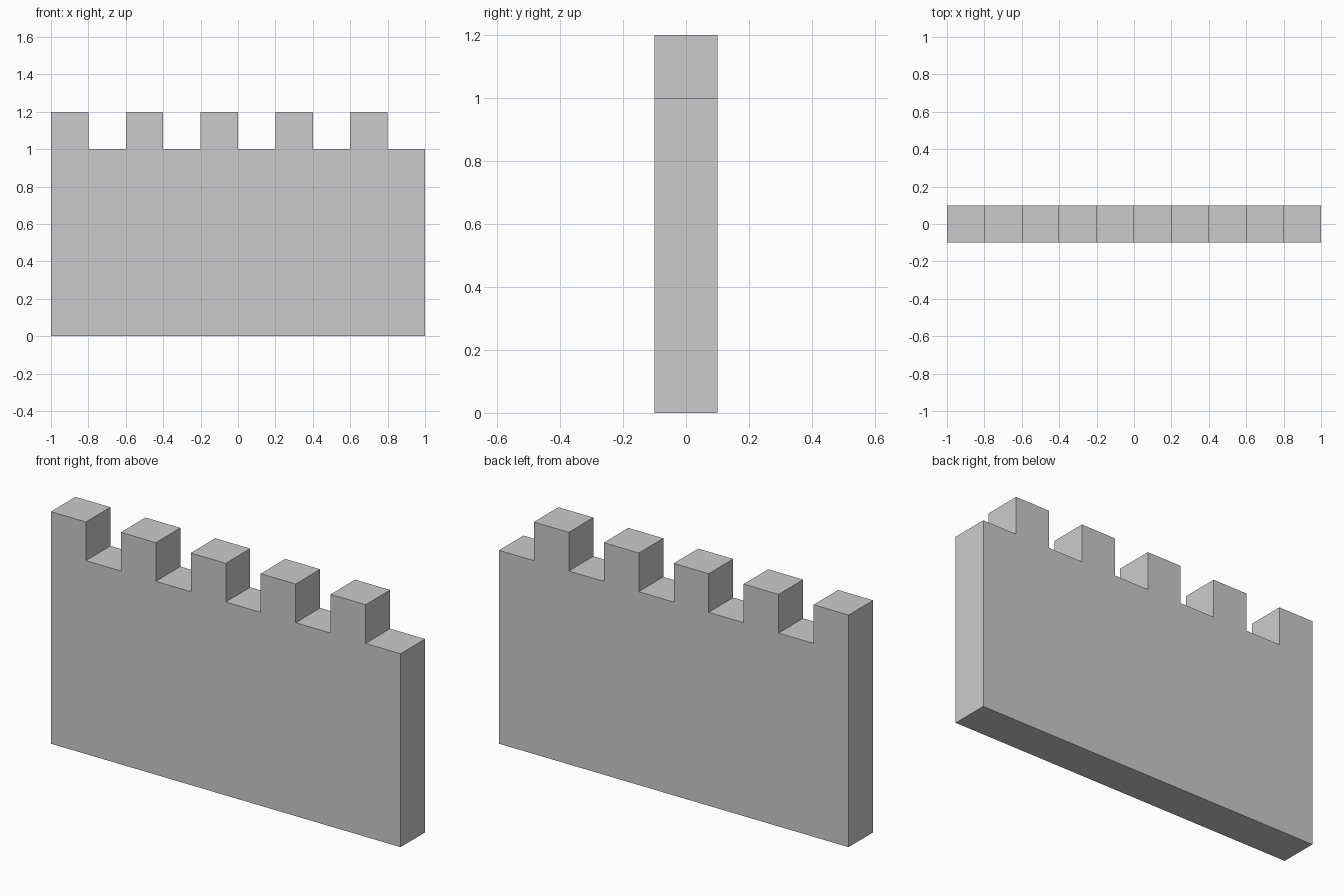
import bpy
import bmesh

if "Cube" in bpy.data.objects:
    bpy.data.objects.remove(bpy.data.objects["Cube"])

HALF_LENGTH, HALF_DEPTH = 1.0, 0.1
WALL_TOP, MERLON_TOP = 1.0, 1.2
STEP, COUNT = 0.2, 5

# Stepped outline of the wall in the xz plane
profile = [(HALF_LENGTH, 0), (HALF_LENGTH, WALL_TOP)]
for i in reversed(range(COUNT)):
    left = -HALF_LENGTH + 2 * STEP * i
    right = left + STEP
    profile += [(right, WALL_TOP), (right, MERLON_TOP), (left, MERLON_TOP)]
    if i:
        profile.append((left, WALL_TOP))
profile.append((-HALF_LENGTH, 0))

# Battlement wall: outline extruded through its depth
bm = bmesh.new()
face = bm.faces.new([bm.verts.new((x, -HALF_DEPTH, z)) for x, z in profile])
result = bmesh.ops.extrude_face_region(bm, geom=[face], use_keep_orig=True)
moved = [v for v in result["geom"] if isinstance(v, bmesh.types.BMVert)]
bmesh.ops.translate(bm, verts=moved, vec=(0, 2 * HALF_DEPTH, 0))
bmesh.ops.recalc_face_normals(bm, faces=bm.faces)

mesh = bpy.data.meshes.new("battlement_wall")
bm.to_mesh(mesh)
bm.free()
wall = bpy.data.objects.new("battlement_wall", mesh)
bpy.context.collection.objects.link(wall)
